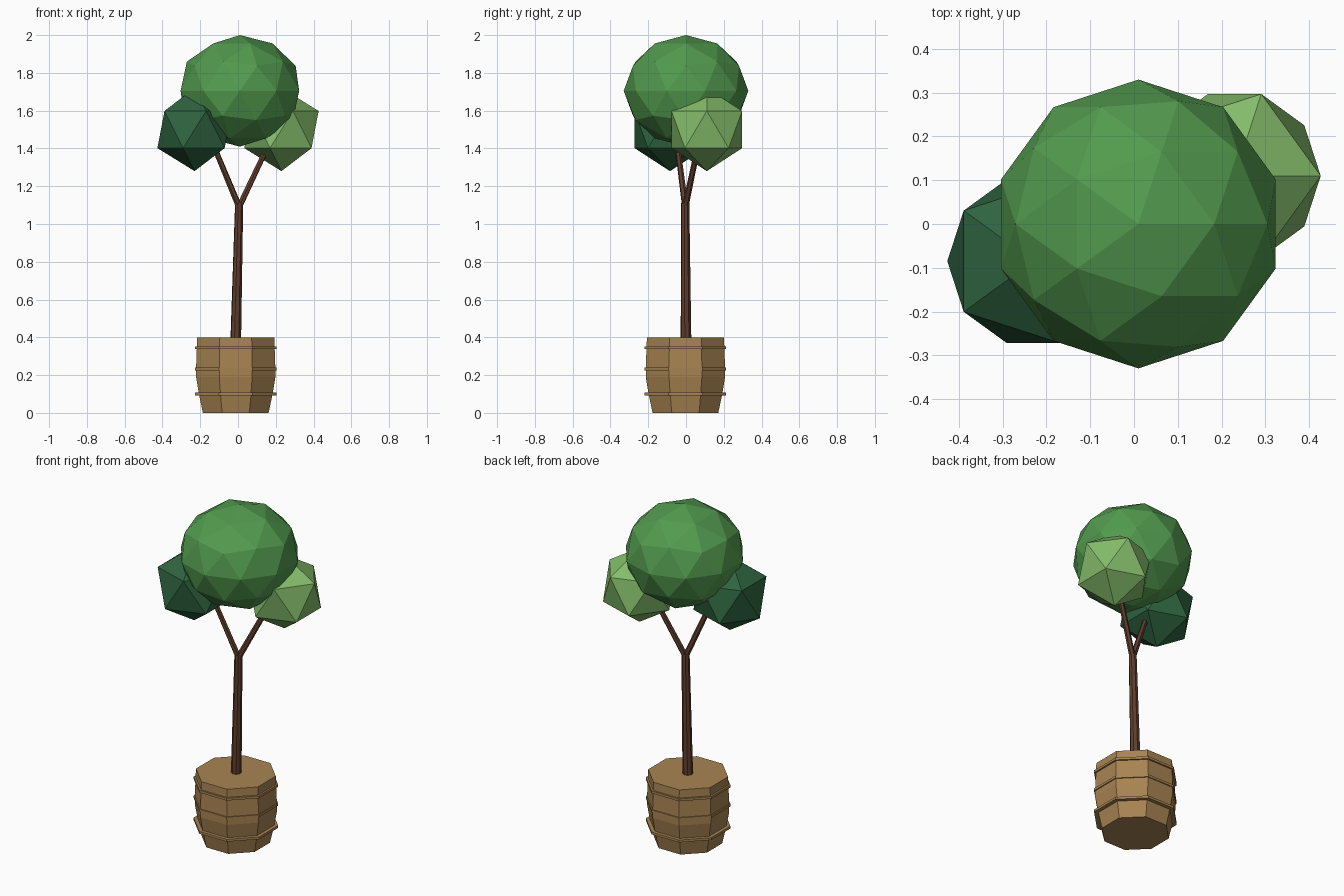
import bpy, bmesh, math
from mathutils import Vector

if "Cube" in bpy.data.objects:
    bpy.data.objects.remove(bpy.data.objects["Cube"])


def material(name, rgb):
    """Flat colour given as sRGB 0-255, stored linear."""
    m = bpy.data.materials.new(name)
    lin = [((c / 255 + 0.055) / 1.055) ** 2.4 for c in rgb]
    m.diffuse_color = (*lin, 1)
    m.use_nodes = True
    m.node_tree.nodes["Principled BSDF"].inputs["Base Color"].default_value = m.diffuse_color
    return m


WOOD = material("barrel_wood", (168, 132, 82))
BARK = material("bark", (96, 62, 45))
MID = material("leaf_green", (82, 154, 78))
LIGHT = material("leaf_light_green", (132, 188, 106))
DARK = material("leaf_dark_green", (46, 100, 63))


def add_object(name, bm, mat):
    bmesh.ops.recalc_face_normals(bm, faces=bm.faces)
    mesh = bpy.data.meshes.new(name)
    bm.to_mesh(mesh)
    bm.free()
    mesh.materials.append(mat)
    ob = bpy.data.objects.new(name, mesh)
    bpy.context.collection.objects.link(ob)
    return ob


def lathe(name, profile, mat, centre, sides=8, closed=False):
    """Faceted turning of (apothem, z) points, flat side to the front."""
    bm = bmesh.new()
    k = 1 / math.cos(math.pi / sides)
    rings = []
    for r, z in profile:
        angles = [(i + 0.5) * math.tau / sides for i in range(sides)]
        rings.append([bm.verts.new((centre[0] + r * k * math.cos(a),
                                    centre[1] + r * k * math.sin(a), z)) for a in angles])
    pairs = list(zip(rings, rings[1:]))
    if closed:
        pairs.append((rings[-1], rings[0]))
    else:
        bm.faces.new(rings[0])
        bm.faces.new(rings[-1])
    for a, b in pairs:
        for i in range(sides):
            j = (i + 1) % sides
            bm.faces.new((a[i], a[j], b[j], b[i]))
    return add_object(name, bm, mat)


def limb(name, start, end, r1, r2, sides=6):
    """Tapered round limb between two points."""
    start, end = Vector(start), Vector(end)
    axis = end - start
    bm = bmesh.new()
    bmesh.ops.create_cone(bm, cap_ends=True, segments=sides, radius1=r1, radius2=r2,
                          depth=axis.length)
    ob = add_object(name, bm, BARK)
    ob.rotation_mode = 'QUATERNION'
    ob.rotation_quaternion = axis.to_track_quat('Z', 'Y')
    ob.location = (start + end) / 2
    return ob


def foliage(name, centre, radius, height, detail, mat):
    bm = bmesh.new()
    bmesh.ops.create_icosphere(bm, subdivisions=detail, radius=1)
    bmesh.ops.scale(bm, vec=(radius, radius, height), verts=bm.verts)
    bmesh.ops.translate(bm, vec=centre, verts=bm.verts)
    return add_object(name, bm, mat)


# Barrel planter with three thin hoops
POT = (-0.012, -0.003)
lathe("barrel", [(0.174, 0), (0.195, 0.1), (0.21, 0.19), (0.21, 0.235),
                 (0.206, 0.345), (0.204, 0.4)], WOOD, POT)
for i, z in enumerate((0.1, 0.232, 0.345)):
    lathe(f"hoop_{i + 1}", [(0.19, z - 0.007), (0.216, z - 0.007),
                            (0.216, z + 0.007), (0.19, z + 0.007)], WOOD, POT, closed=True)

# Trunk and forked branches
limb("trunk", (-0.012, 0, 0.38), (0.006, -0.004, 1.11), 0.029, 0.022, 8)
limb("branch_right", (0.006, -0.004, 1.09), (0.195, 0.08, 1.49), 0.017, 0.014)
limb("branch_left", (0.006, -0.004, 1.09), (-0.16, -0.055, 1.49), 0.017, 0.014)

# Foliage balls
foliage("crown", (0.01, 0, 1.705), 0.33, 0.295, 2, MID)
foliage("foliage_right", (0.23, 0.11, 1.5), 0.22, 0.22, 1, LIGHT)
foliage("foliage_left", (-0.23, -0.085, 1.5), 0.22, 0.22, 1, DARK)
